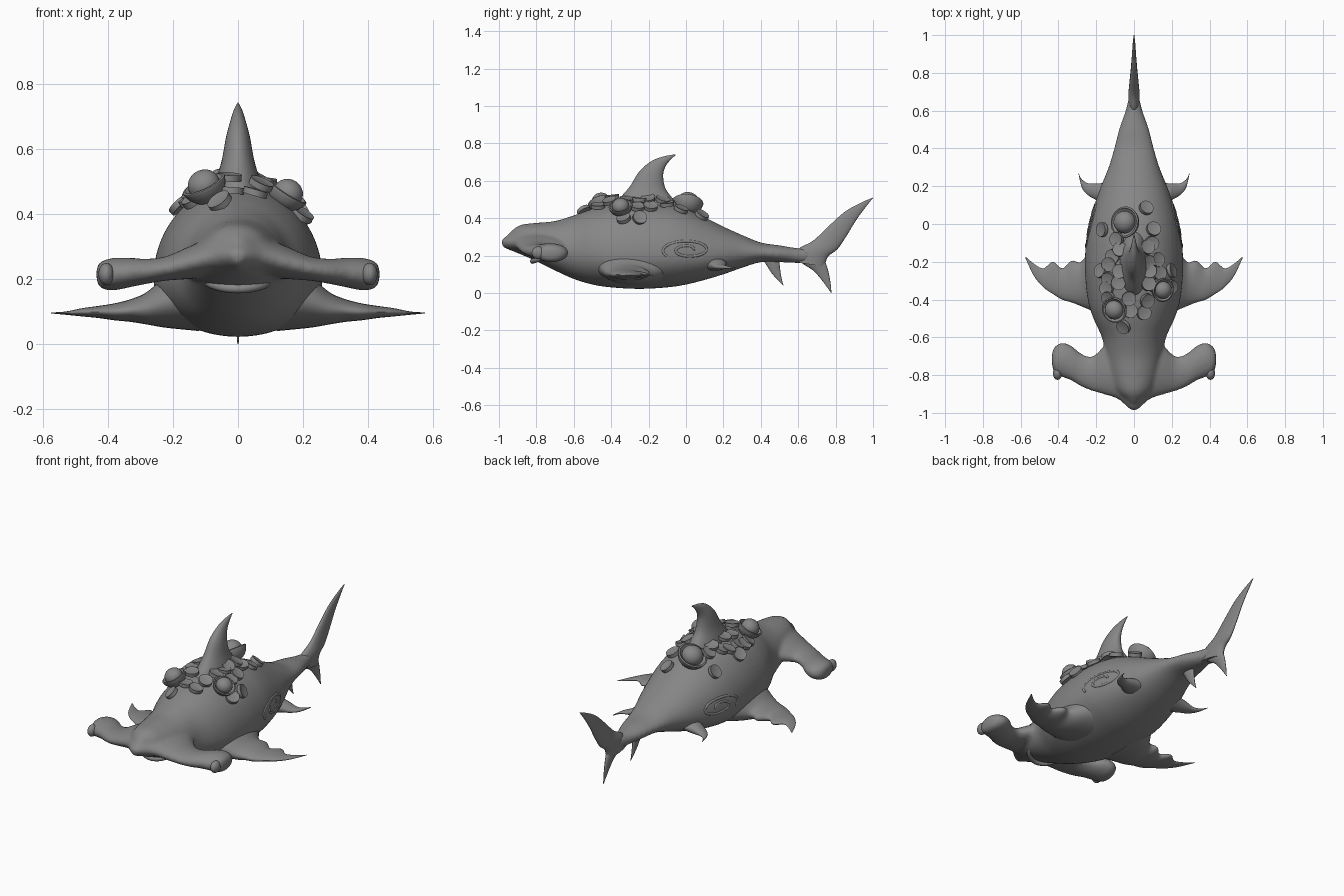
import bpy, bmesh, math, random
from mathutils import Vector, Matrix

random.seed(4)
if "Cube" in bpy.data.objects:
    bpy.data.objects.remove(bpy.data.objects["Cube"])

grey = bpy.data.materials.new("stone_grey")
grey.use_nodes = True
grey.diffuse_color = (0.24, 0.24, 0.24, 1)
grey.node_tree.nodes["Principled BSDF"].inputs["Base Color"].default_value = grey.diffuse_color


def finish(name, bm, angle=40):
    """Turn a bmesh into a smooth shaded grey object."""
    bmesh.ops.recalc_face_normals(bm, faces=bm.faces)
    mesh = bpy.data.meshes.new(name)
    bm.to_mesh(mesh)
    bm.free()
    mesh.materials.append(grey)
    obj = bpy.data.objects.new(name, mesh)
    bpy.context.collection.objects.link(obj)
    bpy.ops.object.select_all(action='DESELECT')
    obj.select_set(True)
    bpy.context.view_layer.objects.active = obj
    bpy.ops.object.shade_smooth_by_angle(angle=math.radians(angle))
    return obj


def refine(rows, steps):
    """Catmull-Rom interpolation between rows of numbers."""
    out = []
    for i in range(len(rows) - 1):
        p, q, r, s = (rows[max(0, min(len(rows) - 1, i + k))] for k in (-1, 0, 1, 2))
        for j in range(steps):
            t = j / steps
            out.append([b + t / 2 * (c - a + t * (2*a - 5*b + 4*c - d + t * (3*(b - c) + d - a)))
                        for a, b, c, d in zip(p, q, r, s)])
    return out + [list(rows[-1])]


def loft(name, rows, section, steps=5, seg=32):
    """Skin elliptical rings given by centre, half width, upper and lower half height."""
    bm = bmesh.new()
    rings = []
    for row in refine(rows, steps):
        centre, wide, up, down = (Vector(v) for v in section(*row))
        ring = []
        for k in range(seg):
            a = math.tau * k / seg
            ring.append(bm.verts.new(centre + wide * math.cos(a)
                                     + (up if math.sin(a) > 0 else down) * math.sin(a)))
        rings.append(ring)
    for a, b in zip(rings, rings[1:]):
        for k in range(seg):
            n = (k + 1) % seg
            bm.faces.new((a[k], a[n], b[n], b[k]))
    bm.faces.new(rings[0])
    bm.faces.new(rings[-1])
    return finish(name, bm)


def trunk(y, half, low, mid, top):
    return (0, y, mid), (half, 0, 0), (0, 0, top - mid), (0, 0, mid - low)


def sideways(x, front, back, low, top):
    h = (0, 0, (top - low) / 2)
    return (x, (front + back) / 2, (low + top) / 2), (0, (back - front) / 2, 0), h, h


def upright(y1, z1, y2, z2, half):
    h = (half, 0, 0)
    return (0, (y1 + y2) / 2, (z1 + z2) / 2), (0, (y2 - y1) / 2, (z2 - z1) / 2), h, h


def round_section(r, z):
    return (0, 0, z), (r, 0, 0), (0, r, 0), (0, r, 0)


def mirror(obj):
    obj.modifiers.new("mirror", 'MIRROR')
    return obj


# Trunk and hammer head, fused into one skin
trunk_rows = [
    (-.985, .006, .245, .26, .275), (-.93, .05, .225, .265, .335), (-.88, .1, .205, .26, .365),
    (-.8, .13, .17, .25, .375), (-.7, .15, .12, .24, .385), (-.6, .17, .075, .22, .415),
    (-.5, .215, .045, .21, .45), (-.4, .245, .03, .2, .475), (-.25, .26, .022, .2, .49),
    (-.1, .255, .03, .2, .475), (0, .237, .045, .2, .45), (.1, .21, .07, .2, .405),
    (.2, .175, .1, .21, .355), (.3, .135, .135, .215, .31), (.4, .105, .165, .215, .27),
    (.5, .08, .165, .21, .255), (.6, .045, .16, .2, .24), (.7, .02, .16, .2, .24)]
hammer_rows = [
    (0, -.99, -.6, .215, .33), (.08, -.93, -.62, .21, .325), (.15, -.905, -.64, .2, .3),
    (.22, -.885, -.7, .195, .27), (.28, -.86, -.685, .185, .262), (.33, -.83, -.645, .175, .265),
    (.38, -.81, -.628, .165, .265), (.42, -.79, -.65, .17, .255), (.435, -.74, -.69, .195, .235)]
hammer = loft("hammer_head", [(-r[0], *r[1:]) for r in hammer_rows[:0:-1]] + hammer_rows, sideways)
body = loft("body", trunk_rows, trunk, seg=48)
hammer.select_set(True)
bpy.ops.object.join()
skin = body.modifiers.new("fuse", 'REMESH')
skin.mode = 'VOXEL'
skin.voxel_size = .011
skin.use_smooth_shade = True
relax = body.modifiers.new("relax", 'SMOOTH')
relax.iterations = 5

# Paired fins
mirror(loft("pectoral_fins", [
    (.12, -.5, -.02, .04, .27), (.22, -.46, -.12, .05, .21), (.28, -.435, -.2, .06, .16),
    (.33, -.415, -.195, .068, .138), (.38, -.4, -.235, .073, .125), (.43, -.37, -.2, .08, .117),
    (.48, -.335, -.235, .085, .11), (.53, -.275, -.21, .09, .1),
    (.575, -.18, -.172, .094, .097)], sideways))
mirror(loft("pelvic_fins", [
    (.12, .06, .22, .12, .2), (.19, .12, .215, .12, .18), (.24, .15, .215, .125, .155),
    (.275, .19, .235, .13, .145), (.293, .262, .268, .133, .138)], sideways))

# Fins on the centre line
loft("dorsal_fin", [
    (-.42, .42, 0, .4, .09), (-.36, .5, -.06, .49, .07), (-.3, .57, -.11, .56, .05),
    (-.25, .65, -.122, .63, .036), (-.185, .705, -.11, .675, .022),
    (-.12, .73, -.085, .71, .012), (-.055, .742, -.055, .738, .002)], upright)
loft("anal_fin", [
    (.38, .22, .5, .22, .02), (.42, .165, .5, .165, .015), (.455, .11, .505, .115, .01),
    (.49, .07, .513, .07, .006), (.52, .04, .522, .04, .002)], upright)
loft("tail_upper_lobe", [
    (.56, .17, .74, .14, .03), (.6, .235, .76, .195, .03), (.68, .28, .81, .235, .024),
    (.76, .355, .855, .3, .018), (.85, .435, .91, .39, .012), (.94, .485, .965, .465, .007),
    (1, .51, 1, .508, .002)], upright)
loft("tail_lower_lobe", [
    (.56, .22, .74, .21, .03), (.62, .16, .745, .17, .022), (.68, .12, .76, .12, .014),
    (.725, .07, .772, .06, .008), (.775, .002, .778, 0, .002)], upright)


def ball(name, centre, scale):
    bm = bmesh.new()
    bmesh.ops.create_uvsphere(bm, u_segments=24, v_segments=14, radius=1)
    bm.transform(Matrix.Translation(centre) @ Matrix.Diagonal((*scale, 1)))
    return finish(name, bm)


def tube(name, points, radius):
    curve = bpy.data.curves.new(name, 'CURVE')
    curve.dimensions = '3D'
    curve.bevel_depth = radius
    curve.bevel_resolution = 3
    curve.use_fill_caps = True
    line = curve.splines.new('POLY')
    line.points.add(len(points) - 1)
    for p, co in zip(line.points, points):
        p.co = (*co, 1)
    curve.materials.append(grey)
    obj = bpy.data.objects.new(name, curve)
    bpy.context.collection.objects.link(obj)
    return obj


# Eyes, lower lip and teeth
mirror(ball("eyes", (.405, -.79, .215), (.024, .035, .034)))
lip = [(.1 * math.sin(a), -.72 - .1 * math.cos(a), .205 - .035 * math.cos(a))
       for a in (math.pi * (i / 20 - .5) for i in range(21))]
tube("lower_lip", lip, .014)
for i, p in enumerate(lip[4:-4]):
    ball(f"tooth_{i}", (p[0] * .85, p[1] + .008, p[2] + .018), (.005, .005, .012))

surface = refine(trunk_rows, 8)


def nearest(y):
    return min(surface, key=lambda r: abs(r[0] - y))


def on_back(x, y):
    _, half, low, mid, top = nearest(y)
    return Vector((x, y, mid + (top - mid) * math.sqrt(max(.02, 1 - (x / half) ** 2))))


# Raised swirl on both flanks
swirl = []
for i in range(40):
    a = i / 39 * 3.2 * math.pi
    y, z = .01 + (.03 + .011 * a) * math.cos(a), .23 + (.015 + .004 * a) * math.sin(a)
    _, half, low, mid, top = nearest(y)
    h = (z - mid) / ((top - mid) if z > mid else (mid - low))
    swirl.append((half * math.sqrt(1 - h * h) - .005, y, z))
for side in (1, -1):
    tube("flank_swirl", [(side * x, y, z) for x, y, z in swirl], .008)

# Coins heaped over the back, positions in hundredths
coin_spots = [(-16, -3), (-8, -8), (6, 8), (10, -3), (9, -10), (6, -13), (-11, -17), (-7, -14),
              (-13, -21), (-7, -25), (-13, -29), (-14, -34), (-8, -31), (-3, -39), (6, -40),
              (7, -32), (8, -25), (12, -19), (6, -20), (13, -26), (11, -33), (19, -25),
              (19, -33), (-13, -39), (-5, -54), (5, -47), (-2, -46), (-17, -25)]
coins = bmesh.new()
for px, py in coin_spots:
    x, y = px / 100, py / 100
    spot = on_back(x, y)
    e = .01
    normal = (on_back(x + e, y) - on_back(x - e, y)).cross(on_back(x, y + .03) - on_back(x, y - .03))
    normal = normal.normalized() + Vector([random.uniform(-.3, .3) for _ in range(3)])
    lift = .012 + .035 * max(0, 1 - abs(x) / .12) * (abs(y + .25) < .2)
    spot += normal.normalized() * lift
    made = bmesh.ops.create_cone(coins, cap_ends=True, segments=24, radius1=.038, radius2=.038, depth=.02,
                                 matrix=Matrix.Translation(spot) @ normal.to_track_quat('Z', 'Y').to_matrix().to_4x4())
caps = [f for f in coins.faces if len(f.verts) > 4]
bmesh.ops.inset_individual(coins, faces=caps, thickness=.006, depth=-.002)
finish("coins", coins, 30)

# Cups, each holding a rounded gem
cup_profile = [(.15, -.85), (.55, -.7), (.85, -.4), (.98, -.1), (1, .02), (.9, .05), (.82, -.05), (.5, -.2)]
for label, centre, axis, size in (("rear", (-.05, .01, .485), (-.5, .1, .85), .083),
                                  ("front_right", (-.105, -.455, .49), (-.4, -.25, .85), .07),
                                  ("front_left", (.155, -.35, .465), (.5, -.15, .8), .064)):
    pose = Matrix.Translation(centre) @ Vector(axis).to_track_quat('Z', 'Y').to_matrix().to_4x4()
    pose = pose @ Matrix.Scale(size, 4)
    loft(f"cup_{label}", cup_profile, round_section, steps=2).matrix_world = pose
    ball(f"gem_{label}", (0, 0, 0), (.72, .72, .65)).matrix_world = pose
